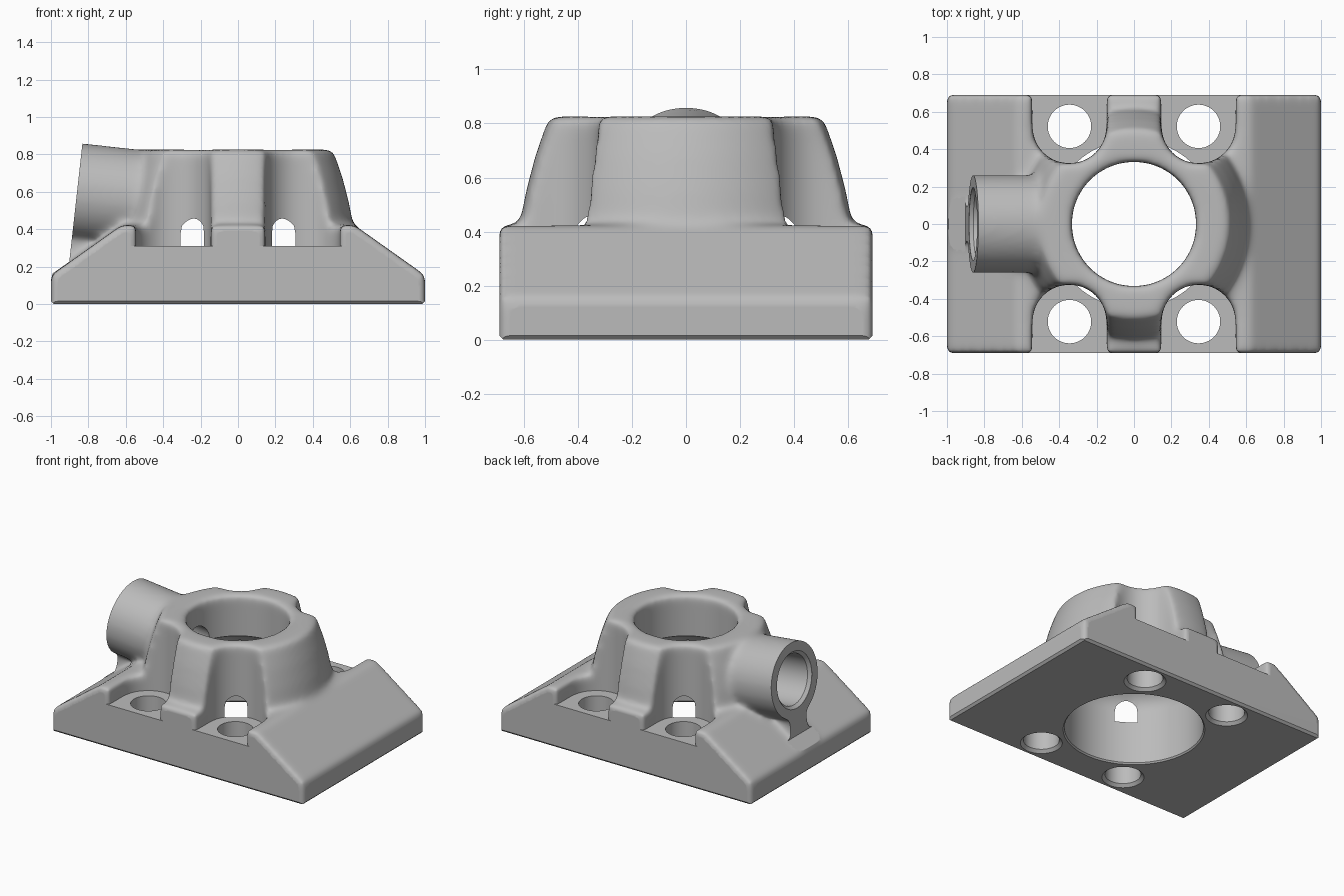
import bpy, bmesh
from math import pi, sin, cos, radians
from mathutils import Matrix

cube = bpy.data.objects.get("Cube")
if cube:
    bpy.data.objects.remove(cube, do_unlink=True)

move = Matrix.Translation
STAND_UP = Matrix.Rotation(pi / 2, 4, 'X')

metal = bpy.data.materials.new("plain_grey")
metal.use_nodes = True
grey = (0.5, 0.5, 0.5, 1)
metal.diffuse_color = grey
metal.node_tree.nodes["Principled BSDF"].inputs["Base Color"].default_value = grey


def finish(name, bm, matrix):
    """Turn a bmesh into a named object."""
    bmesh.ops.recalc_face_normals(bm, faces=bm.faces[:])
    bmesh.ops.transform(bm, matrix=matrix, verts=bm.verts[:])
    mesh = bpy.data.meshes.new(name)
    bm.to_mesh(mesh)
    bm.free()
    mesh.materials.append(metal)
    obj = bpy.data.objects.new(name, mesh)
    bpy.context.collection.objects.link(obj)
    return obj


def prism(name, outline, depth, matrix):
    """Extrude a flat outline along local z."""
    bm = bmesh.new()
    low = [bm.verts.new((x, y, 0)) for x, y in outline]
    high = [bm.verts.new((x, y, depth)) for x, y in outline]
    bm.faces.new(low)
    bm.faces.new(high)
    for i in range(len(low)):
        j = (i + 1) % len(low)
        bm.faces.new((low[i], low[j], high[j], high[i]))
    return finish(name, bm, matrix)


def lathe(name, profile, matrix=Matrix(), steps=96):
    """Spin a (radius, height) profile around local z."""
    bm = bmesh.new()
    verts = [bm.verts.new((r, 0, z)) for r, z in profile]
    edges = [bm.edges.new(pair) for pair in zip(verts, verts[1:])]
    bmesh.ops.spin(bm, geom=verts + edges, cent=(0, 0, 0), axis=(0, 0, 1),
                   angle=2 * pi, steps=steps, use_duplicate=False)
    bmesh.ops.remove_doubles(bm, verts=bm.verts[:], dist=0.0001)
    return finish(name, bm, matrix)


def box(name, x0, x1, y0, y1, z0, z1, chamfer=0):
    """Box between limits, with an optional chamfer round the bottom."""
    bm = bmesh.new()
    bmesh.ops.create_cube(bm, size=1)
    size = Matrix.Diagonal((x1 - x0, y1 - y0, z1 - z0, 1))
    centre = move(((x0 + x1) / 2, (y0 + y1) / 2, (z0 + z1) / 2))
    bmesh.ops.transform(bm, matrix=centre @ size, verts=bm.verts[:])
    if chamfer:
        edges = [e for e in bm.edges if all(v.co.z < z0 + 0.001 for v in e.verts)]
        bmesh.ops.bevel(bm, geom=edges, offset=chamfer, segments=1, affect='EDGES')
    return finish(name, bm, Matrix())


def apply(obj, kind, **settings):
    mod = obj.modifiers.new(kind.lower(), kind)
    for key, value in settings.items():
        setattr(mod, key, value)
    bpy.context.view_layer.objects.active = obj
    bpy.ops.object.modifier_apply(modifier=mod.name)


def combine(operation, part):
    """Boolean a part into the body, then discard the part."""
    before = len(body.data.vertices)
    for solver in ('MANIFOLD', 'EXACT'):
        apply(body, 'BOOLEAN', operation=operation, object=part, solver=solver)
        if len(body.data.vertices) != before:
            break
    bpy.data.objects.remove(part, do_unlink=True)


def drill(r, top, flare=0.02):
    """Hole profile with a chamfered mouth at height 0."""
    return [(0, -0.2), (r + flare, -0.2), (r + flare, 0), (r, flare), (r, top), (0, top)]


# Sloped base block
half = [(1.002, -0.1), (1.002, 0.153), (0.62, 0.424)]
outline = half + [(-x, z) for x, z in reversed(half)]
body = prism("bracket_body", outline, 1.384, move((0, 0.692, 0)) @ STAND_UP)

# Central boss
combine('UNION', lathe("boss", [(0, 0.1), (0.62, 0.1), (0.615, 0.43), (0.592, 0.55),
                                (0.558, 0.68), (0.52, 0.79), (0.505, 0.826), (0, 0.826)]))

# Tilted side port and the web below it
port_axis = move((-0.86, 0, 0.6)) @ Matrix.Rotation(radians(96.3), 4, 'Y')
combine('UNION', lathe("port", [(0, -0.15), (0.261, -0.15), (0.261, 0.45), (0, 0.45)], port_axis))
combine('UNION', box("port_web", -0.98, -0.65, -0.09, 0.09, 0.1, 0.5))

# Pockets around the bolts, cut down through boss and base
BOLT_X, BOLT_Y, POCKET = 0.345, 0.522, 0.199
corners = [(sx, sy) for sx in (-1, 1) for sy in (-1, 1)]
arc = [(POCKET * cos(pi + pi * i / 32), POCKET * sin(pi + pi * i / 32)) for i in range(33)]
for sx, sy in corners:
    pocket = [(x, y * sy) for x, y in arc + [(POCKET, 0.5), (-POCKET, 0.5)]]
    combine('DIFFERENCE', prism("pocket", pocket, 1, move((sx * BOLT_X, sy * BOLT_Y, 0.17))))

# Upper bore, softened together with the casting
combine('DIFFERENCE', lathe("bore", [(0, -0.3), (0.333, -0.3), (0.333, 1.2), (0, 1.2)]))
apply(body, 'REMESH', mode='VOXEL', voxel_size=0.016)
apply(body, 'SMOOTH', factor=0.5, iterations=28)

# Crisp pocket floors
for sx, sy in corners:
    xs, ys = sorted((sx * 0.1, sx * 0.59)), sorted((sy * 0.28, sy * 0.73))
    combine('UNION', box("pocket_floor", *xs, *ys, 0.1, 0.31))

# Machined outside faces with a chamfered bottom
combine('INTERSECT', box("trim", -1, 1, -0.69, 0.69, 0, 1.2, chamfer=0.015))

# Wide lower chamber, which breaks through into the pockets as arched windows
combine('DIFFERENCE', lathe("chamber", [(0, -0.2), (0.459, -0.2), (0.459, 0), (0.45, 0.01),
                                        (0.45, 0.38), (0.446, 0.42), (0.427, 0.46),
                                        (0.39, 0.5), (0.31, 0.545), (0, 0.545)]))

# Bolt holes
for sx, sy in corners:
    place = move((sx * BOLT_X, sy * BOLT_Y, 0))
    combine('DIFFERENCE', lathe("bolt_hole", drill(0.116, 0.6), place, 64))

# Flat port face, its socket and the passage into the bore
face = [(-0.816, 1), (-0.902, 0.226), (-1.05, 0.122), (-1.05, 1)]
combine('DIFFERENCE', prism("port_face", face, 0.64, move((0, 0.32, 0)) @ STAND_UP))
combine('DIFFERENCE', lathe("port_socket", drill(0.175, 0.3), port_axis))
combine('DIFFERENCE', lathe("port_passage", [(0, 0.2), (0.12, 0.2), (0.12, 0.65), (0, 0.65)],
                            port_axis, 48))

# Shading
for obj in bpy.context.selected_objects:
    obj.select_set(False)
body.select_set(True)
bpy.context.view_layer.objects.active = body
bpy.ops.object.shade_smooth_by_angle(angle=radians(38))
apply(body, 'WEIGHTED_NORMAL', keep_sharp=True)
